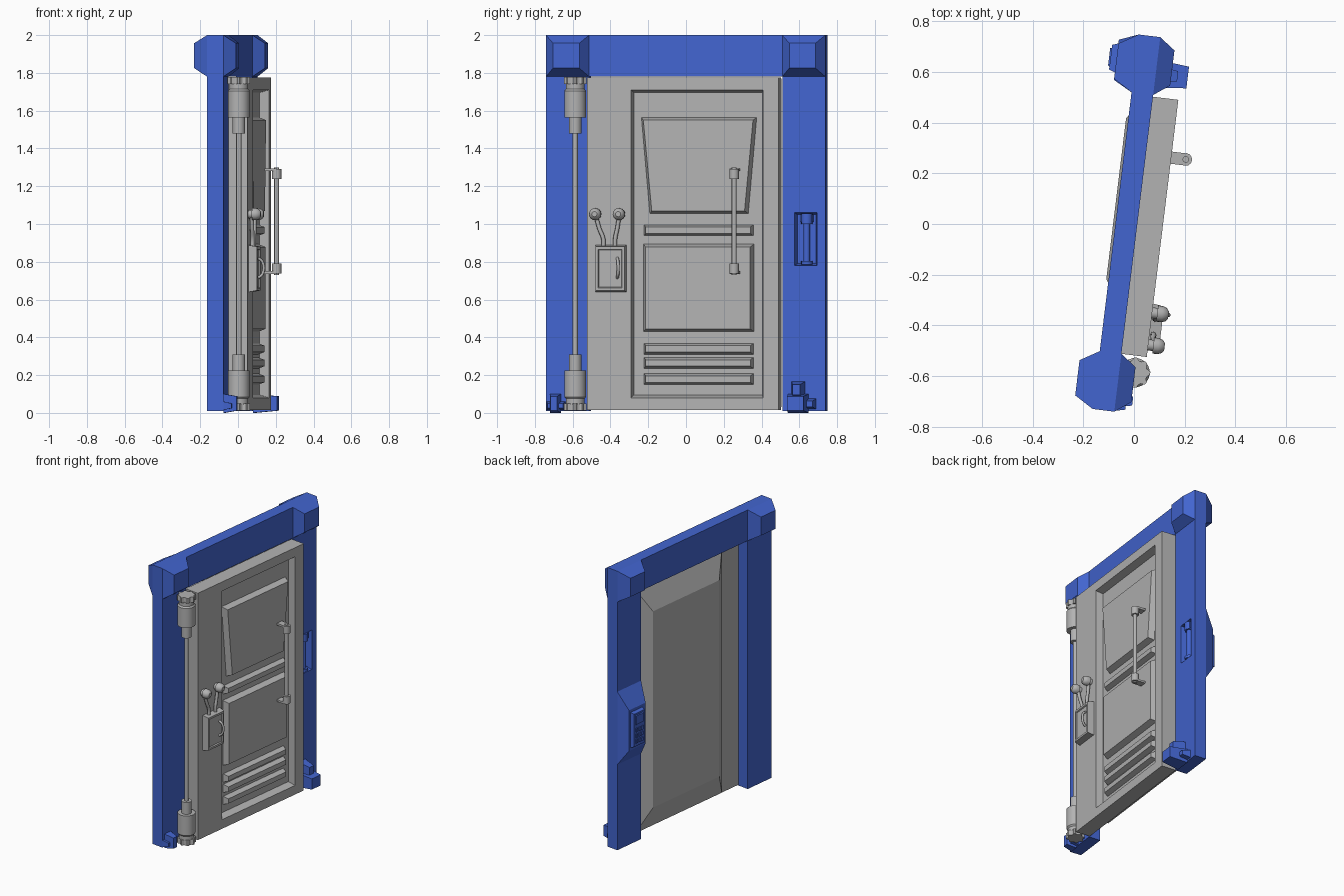
import bpy, bmesh, math
from mathutils import Vector

if "Cube" in bpy.data.objects:
    bpy.data.objects.remove(bpy.data.objects["Cube"])

YAW = math.radians(-7)


def material(name, rgb):
    m = bpy.data.materials.new(name)
    m.use_nodes = True
    m.diffuse_color = (*rgb, 1)
    m.node_tree.nodes["Principled BSDF"].inputs["Base Color"].default_value = (*rgb, 1)
    return m


BLUE = material("blue paint", (0.055, 0.13, 0.63))
GREY = material("grey metal", (0.45, 0.45, 0.45))


def finish(name, bm, mat, smooth=False):
    bmesh.ops.recalc_face_normals(bm, faces=bm.faces)
    mesh = bpy.data.meshes.new(name)
    bm.to_mesh(mesh)
    bm.free()
    mesh.materials.append(mat)
    ob = bpy.data.objects.new(name, mesh)
    bpy.context.collection.objects.link(ob)
    ob.rotation_euler.z = YAW
    if smooth:
        select(ob)
        bpy.ops.object.shade_smooth_by_angle(angle=math.radians(35))
    return ob


def select(ob):
    bpy.ops.object.select_all(action="DESELECT")
    ob.select_set(True)
    bpy.context.view_layer.objects.active = ob


def skin(name, rings, mat, smooth=False):
    """Join closed rings of points one after another and cap both ends."""
    bm = bmesh.new()
    rows = [[bm.verts.new(p) for p in ring] for ring in rings]
    n = len(rows[0])
    for a, b in zip(rows, rows[1:]):
        for i in range(n):
            j = (i + 1) % n
            bm.faces.new((a[i], a[j], b[j], b[i]))
    bm.faces.new(rows[0])
    bm.faces.new(rows[-1])
    return finish(name, bm, mat, smooth)


def rect(x, y0, y1, z0, z1, taper=0):
    return [(x, y0 + taper, z0), (x, y1 - taper, z0), (x, y1, z1), (x, y0, z1)]


def block(name, mat, x0, x1, y0, y1, z0, z1, inset=0, taper=0):
    i = inset
    return skin(name, [rect(x0, y0, y1, z0, z1, taper),
                       rect(x1, y0 + i, y1 - i, z0 + i, z1 - i, taper)], mat)


def lathe(name, mat, centre, profile, axis="Z", seg=20):
    """Turn (radius, distance) pairs around an axis through the centre."""
    rings = []
    for r, d in profile:
        ring = []
        for k in range(seg):
            a = math.tau * k / seg
            c, s = r * math.cos(a), r * math.sin(a)
            ring.append(Vector(centre) + Vector((c, s, d) if axis == "Z" else (d, c, s)))
        rings.append(ring)
    return skin(name, rings, mat, True)


def pipe(name, mat, points, radius):
    cu = bpy.data.curves.new(name, "CURVE")
    cu.dimensions = "3D"
    cu.bevel_depth, cu.bevel_resolution, cu.resolution_u = radius, 2, 6
    cu.use_fill_caps = True
    sp = cu.splines.new("BEZIER")
    sp.bezier_points.add(len(points) - 1)
    for b, p in zip(sp.bezier_points, points):
        b.co = p
        b.handle_left_type = b.handle_right_type = "AUTO"
    cu.materials.append(mat)
    ob = bpy.data.objects.new(name, cu)
    bpy.context.collection.objects.link(ob)
    ob.rotation_euler.z = YAW
    select(ob)
    bpy.ops.object.convert(target="MESH")


# Frame: posts, top beam and faceted corner caps
BACK, FRONT, IN, OUT, HEAD = -0.073, 0.013, 0.515, 0.745, 1.78
block("hinge_post", BLUE, BACK, FRONT, -OUT, -IN, 0.01, HEAD)
skin("latch_post", [rect(BACK, IN, OUT, 0.01, HEAD), rect(FRONT, IN, OUT, 0.01, HEAD),
                    rect(FRONT, 0.58, 0.70, 0.78, 1.06),
                    rect(FRONT - 0.05, 0.59, 0.69, 0.79, 1.05)], BLUE)
block("top_beam", BLUE, BACK, FRONT, -OUT, OUT, HEAD, 2.0)
for side, y0, y1 in (("hinge", -OUT, -IN), ("latch", IN, OUT)):
    for face, x0, x1 in (("front", FRONT, 0.075), ("back", BACK, -0.148)):
        skin(f"{side}_corner_cap_{face}",
             [rect(x0, y0, y1, HEAD, 2.0),
              rect(x1, y0 + 0.045, y1 - 0.045, 1.825, 1.957)], BLUE)

# Release lever inside the latch post
lathe("release_lever", BLUE, (-0.01, 0.643, 0),
      [(0.03, 0.785), (0.03, 0.805), (0.017, 0.805), (0.017, 1.0),
       (0.03, 1.0), (0.03, 1.055)], seg=12)
block("lever_bracket", BLUE, -0.037, 0.005, 0.61, 0.676, 1.01, 1.05)

# Feet
block("latch_foot", BLUE, FRONT, 0.14, 0.545, 0.655, 0.0, 0.10, 0.012)
block("latch_foot_top", BLUE, FRONT, 0.10, 0.565, 0.635, 0.08, 0.165, 0.015)
block("latch_foot_wing", BLUE, FRONT, 0.07, 0.64, 0.695, 0.02, 0.075, 0.012)
block("hinge_foot", BLUE, FRONT, 0.08, -0.725, -0.665, 0.0, 0.10, 0.012)
block("hinge_foot_wing", BLUE, FRONT, 0.055, -0.742, -0.64, 0.015, 0.06, 0.01)

# Keypad housing on the back of the latch post
skin("keypad_housing", [rect(BACK, IN, OUT, 0.62, 1.14),
                        rect(-0.148, 0.555, 0.715, 0.73, 1.02)], BLUE)
block("keypad", BLUE, -0.148, -0.172, 0.585, 0.70, 0.75, 1.0, 0.008)
block("keypad_screen", BLUE, -0.172, -0.178, 0.605, 0.68, 0.91, 0.98, 0.004)
for r in range(3):
    for c in range(3):
        y, z = 0.608 + c * 0.026, 0.78 + r * 0.04
        block("keypad_button", BLUE, -0.172, -0.178, y, y + 0.018, z, z + 0.026)

# Door leaf with recessed front and bulging back panel
FLOOR, FACE = 0.064, 0.114
skin("door_leaf", [rect(0.008, -0.515, 0.508, 0.015, 1.775),
                   rect(FACE, -0.515, 0.508, 0.015, 1.775),
                   rect(FACE, -0.28, 0.425, 0.08, 1.71),
                   rect(FLOOR, -0.27, 0.415, 0.095, 1.695)], GREY)
skin("door_back_panel", [rect(0.008, -0.33, 0.508, 0.03, 1.77),
                         rect(-0.015, -0.33, 0.508, 0.03, 1.77),
                         rect(-0.082, -0.23, 0.41, 0.2, 1.6)], GREY)
block("upper_panel", GREY, FLOOR, 0.104, -0.23, 0.385, 1.055, 1.565, 0.015, 0.045)
block("lower_panel", GREY, FLOOR, 0.104, -0.218, 0.37, 0.43, 0.893, 0.015)
for z in (0.15, 0.235, 0.31, 0.938):
    block("slat", GREY, FLOOR, 0.098, -0.215, 0.367, z, z + 0.058, 0.012)

# Pull handle
HX, HY = 0.172, 0.278
lathe("handle_bar", GREY, (HX, HY, 0), [(0.013, 0.73), (0.013, 1.3)], seg=12)
for z, arm in ((0.765, 0.743), (1.265, 1.287)):
    lathe("handle_collar", GREY, (HX, HY, z), [(0.025, -0.027), (0.025, 0.027)], seg=12)
    block("handle_arm", GREY, FACE - 0.005, HX, HY - 0.024, HY + 0.024, arm - 0.007, arm + 0.007)

# Lock box with cover, small pull and two piped knobs
skin("lock_box", [rect(FACE, -0.468, -0.303, 0.64, 0.888),
                  rect(0.158, -0.462, -0.309, 0.648, 0.88),
                  rect(0.158, -0.45, -0.321, 0.662, 0.866),
                  rect(0.15, -0.446, -0.325, 0.666, 0.862)], GREY)
pipe("lock_box_pull", GREY, [(0.15, -0.348, 0.715), (0.172, -0.342, 0.735),
                             (0.172, -0.342, 0.8), (0.15, -0.348, 0.82)], 0.008)
for y, base in ((-0.467, -0.425), (-0.34, -0.362)):
    mid = (y + base) / 2
    pipe("knob_pipe", GREY, [(0.128, base, 0.87), (0.13, base, 0.92),
                             (0.13, mid, 0.975), (0.13, y, 1.05)], 0.011)
    lathe("knob", GREY, (FACE, y, 1.052),
          [(0.022, 0), (0.022, 0.02), (0.032, 0.02), (0.032, 0.04),
           (0.026, 0.056), (0.014, 0.065)], axis="X", seg=16)

# Hinge: long rod with mirrored knuckles and notched end discs
PX, PY, MID = 0.076, -0.582, 0.895
lathe("hinge_rod", GREY, (PX, PY, 0), [(0.014, 0.25), (0.014, 1.54)], seg=12)
for s in (-1, 1):
    lathe("hinge_knuckle", GREY, (PX, PY, MID),
          [(r, s * d) for r, d in ((0.033, 0.585), (0.033, 0.67), (0.058, 0.67),
                                   (0.058, 0.81), (0.05, 0.82), (0.05, 0.85))])
    notch = []
    for d in (0.845, 0.883):
        notch.append([(PX + r * math.cos(a), PY + r * math.sin(a), MID + s * d)
                      for a, r in ((math.tau * k / 32, 0.06 if k % 4 < 2 else 0.049)
                                   for k in range(32))])
    skin("hinge_end_disc", notch, GREY)
